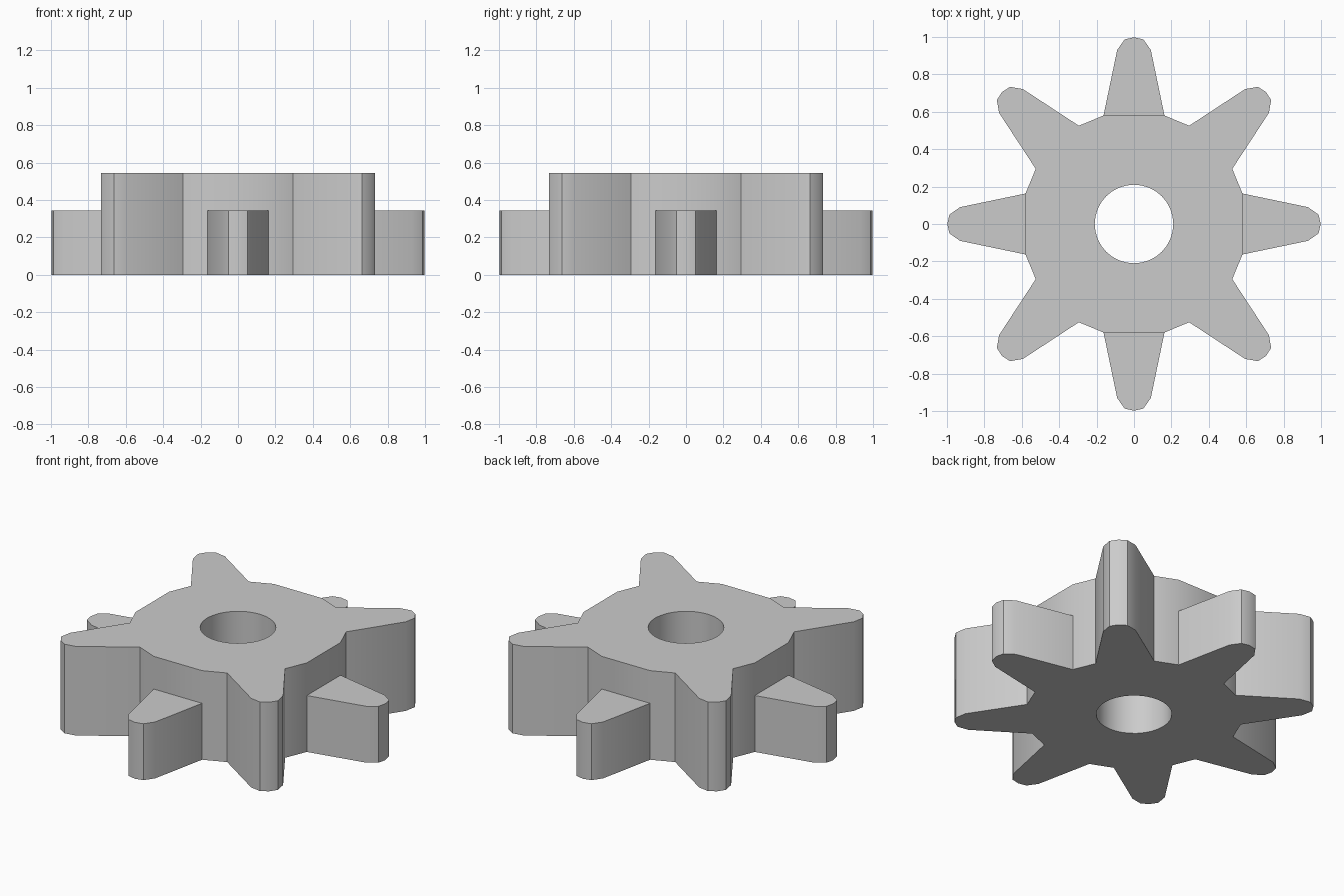
import bpy
import bmesh
from math import sin, cos, pi, radians
from mathutils import Matrix, Vector

if "Cube" in bpy.data.objects:
    bpy.data.objects.remove(bpy.data.objects["Cube"], do_unlink=True)

TALL, SHORT = 0.545, 0.345
BORE = 0.21

# One flat grey for the whole gear
grey = bpy.data.materials.new("plain grey")
grey.use_nodes = True
colour = (0.6, 0.6, 0.6, 1)
grey.diffuse_color = colour
grey.node_tree.nodes["Principled BSDF"].inputs["Base Color"].default_value = colour

# Tooth outline pointing along +y, mirrored about its centre line
half = [(0.163, 0.58), (0.09, 0.93), (0.05, 0.987)]
tooth = half + [(0, 0.998)] + [(-x, y) for x, y in reversed(half)]
root = [tooth[0], tooth[-1]]


def turned(points, degrees):
    turn = Matrix.Rotation(radians(degrees), 3, "Z")
    return [turn @ Vector((x, y, 0)) for x, y in points]


def prism(name, loops, height):
    """Fill closed outlines (inner ones become holes) and extrude upward."""
    bm = bmesh.new()
    edges = []
    for loop in loops:
        verts = [bm.verts.new(p) for p in loop]
        edges += [bm.edges.new((v, verts[i - 1])) for i, v in enumerate(verts)]
    bmesh.ops.triangle_fill(bm, edges=edges, use_beauty=True, normal=(0, 0, 1))
    bmesh.ops.dissolve_limit(bm, angle_limit=0.01, verts=[], edges=bm.edges[:])
    result = bmesh.ops.extrude_face_region(bm, geom=bm.faces[:], use_keep_orig=True)
    top = [g for g in result["geom"] if isinstance(g, bmesh.types.BMVert)]
    bmesh.ops.translate(bm, verts=top, vec=(0, 0, height))
    bmesh.ops.recalc_face_normals(bm, faces=bm.faces[:])
    mesh = bpy.data.meshes.new(name)
    bm.to_mesh(mesh)
    bm.free()
    mesh.materials.append(grey)
    obj = bpy.data.objects.new(name, mesh)
    bpy.context.collection.objects.link(obj)
    bpy.ops.object.select_all(action="DESELECT")
    obj.select_set(True)
    bpy.context.view_layer.objects.active = obj
    bpy.ops.object.shade_smooth_by_angle(angle=radians(28))
    return obj


# Hub with four full-height diagonal teeth and a round bore
outline = []
for quarter in range(4):
    outline += turned(root, quarter * 90)
    outline += turned(tooth, quarter * 90 + 45)
segments = 32
bore = [Vector((BORE * cos(2 * pi * i / segments), BORE * sin(2 * pi * i / segments), 0))
        for i in range(segments)]
prism("gear_hub", [outline, bore], TALL)

# Four lower teeth between the tall ones
for side, angle in (("back", 0), ("right", 90), ("front", 180), ("left", 270)):
    prism(side + "_short_tooth", [turned(tooth, angle)], SHORT)
